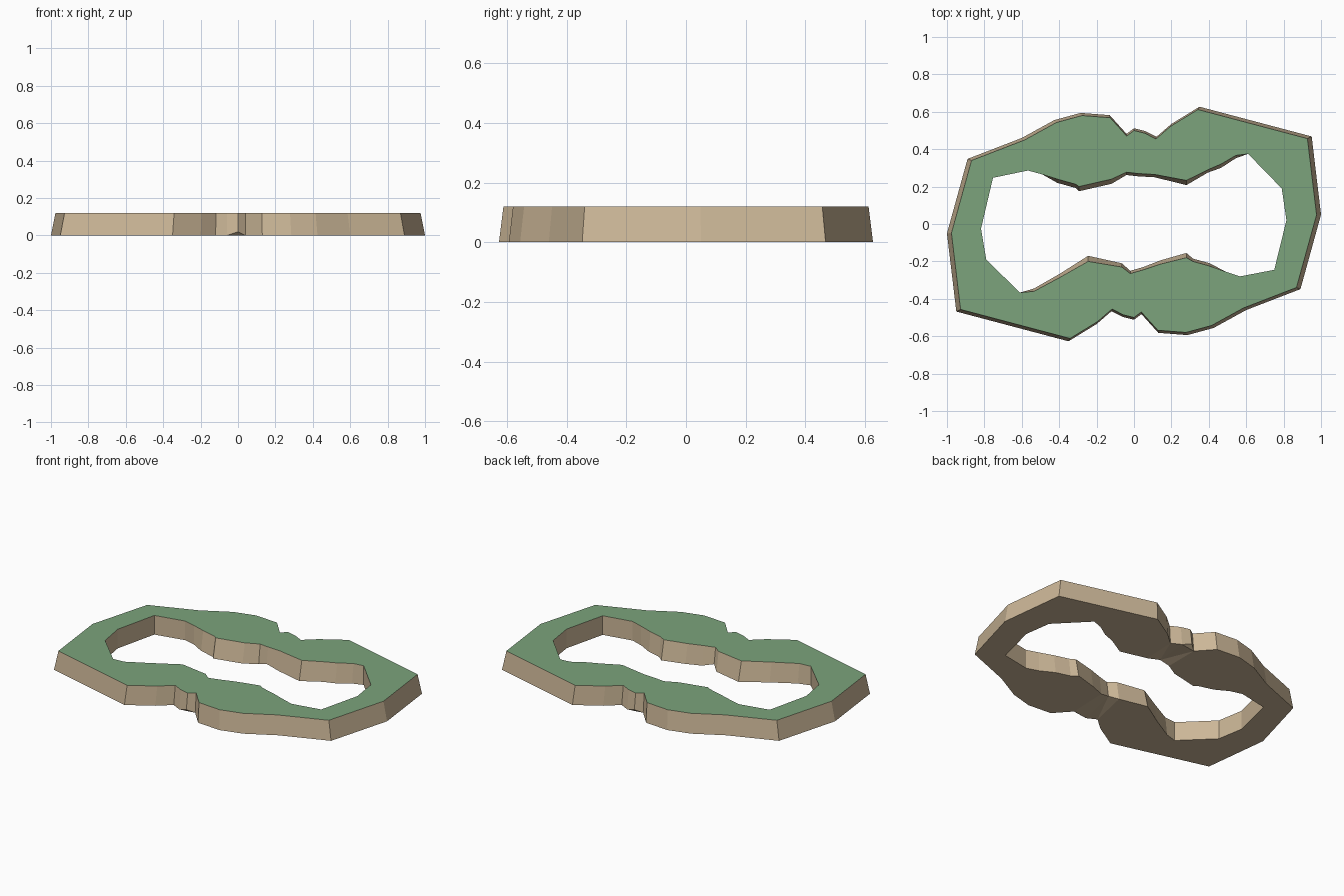
import bpy, bmesh
from mathutils import Vector

if "Cube" in bpy.data.objects:
    bpy.data.objects.remove(bpy.data.objects["Cube"])

HEIGHT = 0.12
TAPER = 0.976

# Half of the outer rim at ground level; the other half is its 180 degree turn
outer_half = [(-1.0, -0.05), (-0.89, 0.348), (-0.60, 0.46), (-0.425, 0.556),
              (-0.285, 0.594), (-0.13, 0.582), (-0.04, 0.482), (0.0, 0.512),
              (0.06, 0.497), (0.12, 0.466), (0.20, 0.535), (0.35, 0.627),
              (0.95, 0.468)]

# Inner rim at the top: x, y, and how far the wall leans into the hole below
inner_back = [(-0.818, -0.025, 0), (-0.754, 0.247, 0), (-0.567, 0.286, 0),
              (-0.49, 0.265, 0), (-0.41, 0.24, .02), (-0.31, 0.212, .02),
              (-0.295, 0.20, .025), (-0.12, 0.24, .025), (-0.04, 0.277, .015),
              (0.02, 0.27, .015), (0.11, 0.265, .015), (0.28, 0.233, .025),
              (0.395, 0.29, .015), (0.465, 0.32, .02), (0.545, 0.367, .015),
              (0.61, 0.375, 0), (0.79, 0.19, 0), (0.815, 0.02, 0)]
inner_front = [(0.75, -0.245, 0), (0.567, -0.28, 0), (0.49, -0.255, 0),
               (0.405, -0.225, .015), (0.315, -0.20, .015), (0.28, -0.18, .025),
               (0.14, -0.215, .02), (0.05, -0.245, .015), (-0.02, -0.265, .015),
               (-0.065, -0.23, .02), (-0.245, -0.2, .03), (-0.395, -0.285, .02),
               (-0.535, -0.36, .015), (-0.61, -0.367, 0), (-0.79, -0.19, 0)]

outer = outer_half + [(-x, -y) for x, y in outer_half]
inner = inner_back + inner_front


def sign(v):
    return 1 if v > 0 else -1


# Shallow groove under the narrow waist
def floor(x):
    return 0.02 if abs(x) < 0.022 else 0.0


bm = bmesh.new()


def ring(points):
    verts = [bm.verts.new(p) for p in points]
    edges = [bm.edges.new((verts[i], verts[(i + 1) % len(verts)]))
             for i in range(len(verts))]
    return verts, edges


out_low = ring([(x, y, floor(x)) for x, y in outer])
out_top = ring([(x * TAPER, y * TAPER, HEIGHT) for x, y in outer])
in_low = ring([(x, y - sign(y) * d, floor(x)) for x, y, d in inner])
in_top = ring([(x, y, HEIGHT) for x, y, d in inner])


# Side walls
def wall(low, top):
    n = len(low)
    for i in range(n):
        j = (i + 1) % n
        bm.faces.new((low[i], low[j], top[j], top[i]))


wall(out_low[0], out_top[0])
wall(in_low[0], in_top[0])

# Top and underside
for a, b, mat in ((out_top, in_top, 1), (out_low, in_low, 0)):
    res = bmesh.ops.triangle_fill(bm, edges=a[1] + b[1], use_beauty=True,
                                  normal=Vector((0, 0, 1)))
    for g in res["geom"]:
        if isinstance(g, bmesh.types.BMFace):
            g.material_index = mat
bmesh.ops.recalc_face_normals(bm, faces=bm.faces[:])

mesh = bpy.data.meshes.new("terrain_ring")
bm.to_mesh(mesh)
bm.free()
ring_obj = bpy.data.objects.new("terrain_ring", mesh)
bpy.context.collection.objects.link(ring_obj)

# Earth sides and grass top
for name, col in (("earth", (0.60, 0.47, 0.31, 1)), ("grass", (0.20, 0.37, 0.20, 1))):
    m = bpy.data.materials.new(name)
    m.diffuse_color = col
    m.use_nodes = True
    m.node_tree.nodes["Principled BSDF"].inputs["Base Color"].default_value = m.diffuse_color
    mesh.materials.append(m)
